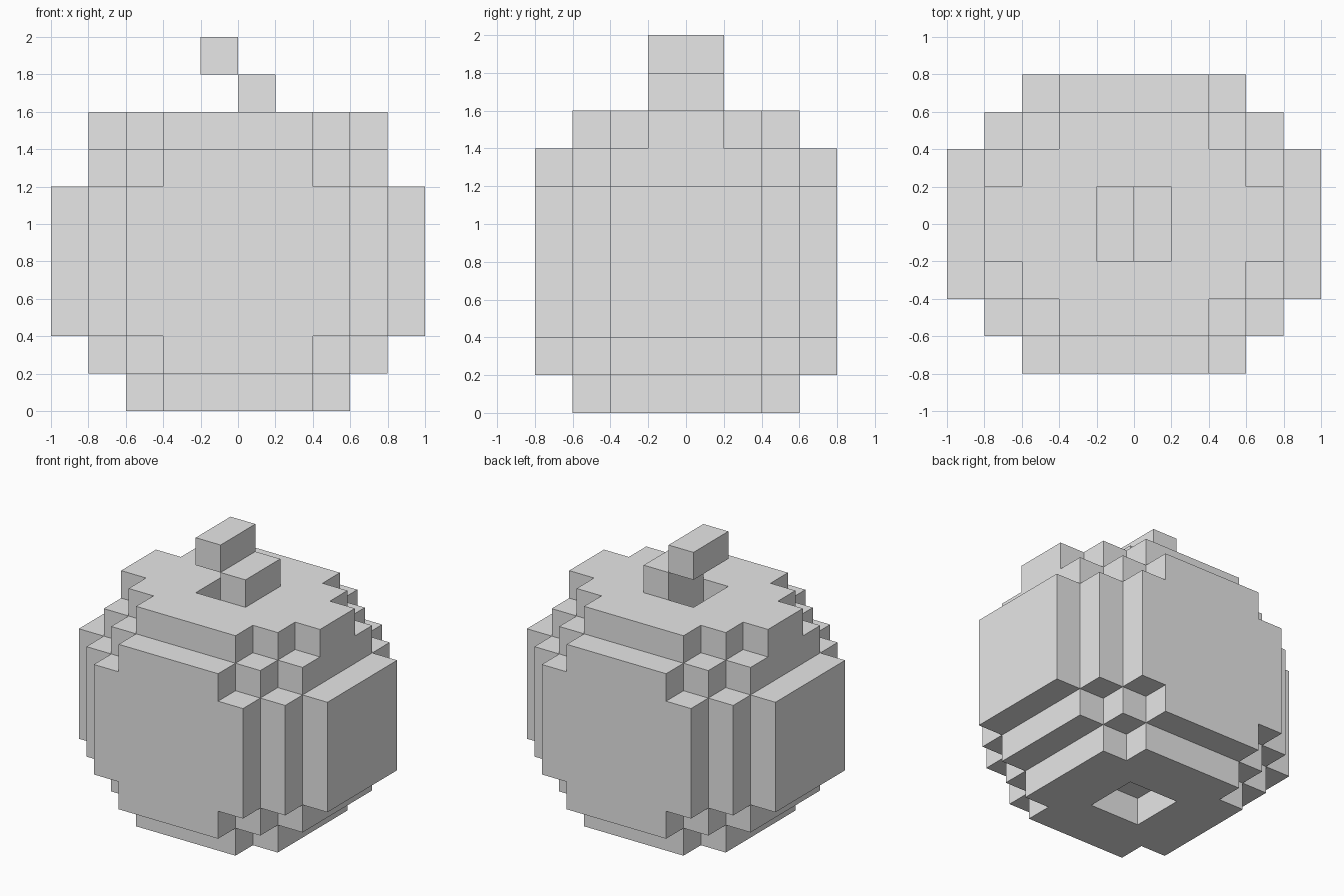
import bpy, bmesh
from mathutils import Vector

if "Cube" in bpy.data.objects:
    bpy.data.objects.remove(bpy.data.objects["Cube"], do_unlink=True)

CELL = 0.2

grey = bpy.data.materials.new("plain_grey")
grey.use_nodes = True
grey.diffuse_color = (0.8, 0.8, 0.8, 1)
grey.node_tree.nodes["Principled BSDF"].inputs["Base Color"].default_value = grey.diffuse_color


def block(xs, ys, zs):
    """All grid cells in the given half-open ranges."""
    return {(x, y, z) for x in range(*xs) for y in range(*ys) for z in range(*zs)}


def layer(z0, z1, half_widths):
    """Rounded slab: half width in x for each row outward from the middle."""
    cells = set()
    for row, w in enumerate(half_widths):
        for y in (row, -row - 1):
            cells |= block((-w, w), (y, y + 1), (z0, z1))
    return cells


def build(name, cells, solid):
    """Mesh the cell sides that are not covered by another solid cell."""
    bm = bmesh.new()
    for cell in cells:
        centre = Vector(cell) + Vector((0.5, 0.5, 0.5))
        for axis in range(3):
            for sign in (-1, 1):
                n = Vector((0, 0, 0))
                n[axis] = sign
                if tuple(int(a + b) for a, b in zip(cell, n)) in solid:
                    continue
                u = n.yzx
                v = n.cross(u)
                corners = (-u - v, u - v, u + v, v - u)
                bm.faces.new([bm.verts.new((centre + (n + c) / 2) * CELL) for c in corners])
    bmesh.ops.remove_doubles(bm, verts=bm.verts, dist=CELL / 100)
    mesh = bpy.data.meshes.new(name)
    bm.to_mesh(mesh)
    bm.free()
    mesh.materials.append(grey)
    bpy.context.collection.objects.link(bpy.data.objects.new(name, mesh))


# Round body, stacked from bottom to top
shoulder = (4, 4, 3, 2)
body = (layer(0, 1, (3, 3, 2))
        | layer(1, 2, shoulder)
        | layer(2, 6, (5, 5, 4, 3))
        | layer(6, 7, shoulder)
        | layer(7, 8, (4, 3, 2)))

# Dimples under the body and beside the stem
body -= block((-1, 1), (-1, 1), (0, 1))
body -= block((-1, 0), (-1, 1), (7, 8))

# Stepped stem
stem = block((0, 1), (-1, 1), (8, 9)) | block((-1, 0), (-1, 1), (9, 10))

build("body", body, body | stem)
build("stem", stem, body | stem)
